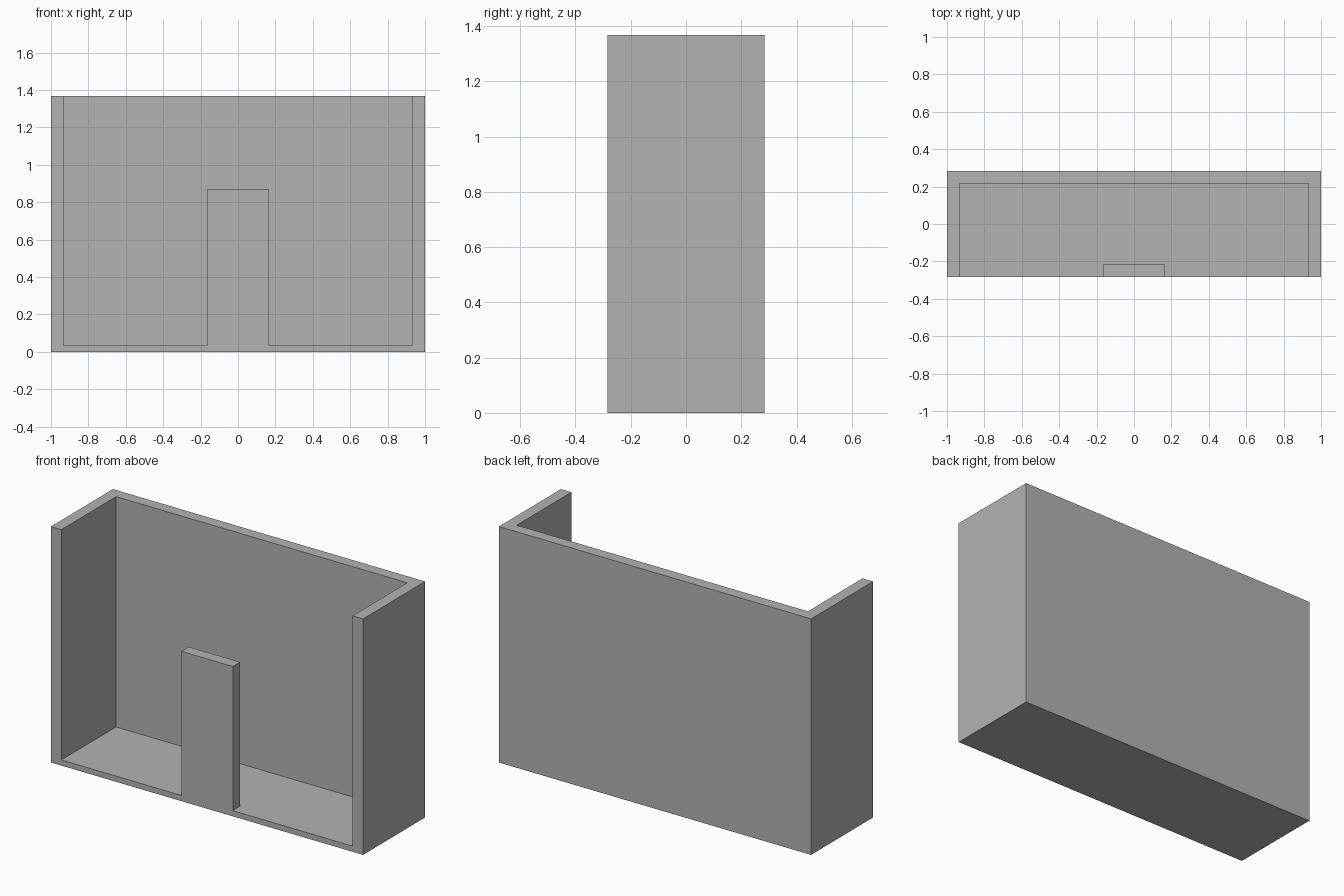
import bpy
import bmesh
from mathutils import Vector

default = bpy.data.objects.get("Cube")
if default:
    bpy.data.objects.remove(default, do_unlink=True)

WIDTH, DEPTH, HEIGHT = 2.0, 0.567, 1.367
WALL, FLOOR = 0.067, 0.033
PANEL_HALF, PANEL_TOP = 0.165, 0.868
SPARE = 0.2  # overshoot of the cutters
X, Y = WIDTH / 2, DEPTH / 2

grey = bpy.data.materials.new("plain grey")
grey.use_nodes = True
colour = (0.45, 0.45, 0.45, 1)
grey.diffuse_color = colour
grey.node_tree.nodes["Principled BSDF"].inputs["Base Color"].default_value = colour


def box(name, low, high):
    """Flat-sided box between two opposite corners."""
    low, high = Vector(low), Vector(high)
    bm = bmesh.new()
    bmesh.ops.create_cube(bm, size=1)
    for v in bm.verts:
        v.co = (low + high) / 2 + v.co * (high - low)
    mesh = bpy.data.meshes.new(name)
    bm.to_mesh(mesh)
    bm.free()
    mesh.materials.append(grey)
    obj = bpy.data.objects.new(name, mesh)
    bpy.context.collection.objects.link(obj)
    return obj


def subtract(target, cutter):
    mod = target.modifiers.new("cut " + cutter.name, "BOOLEAN")
    mod.operation = "DIFFERENCE"
    mod.solver = "EXACT"
    mod.object = cutter
    cutter.hide_render = True
    cutter.display_type = "WIRE"
    cutter.hide_set(True)


# Solid block that becomes the floor, back wall, side walls and front panel
walled_room = box("walled_room", (-X, -Y, 0), (X, Y, HEIGHT))

# Hollow, open at the front and top
hollow = box("hollow_cutter", (-X + WALL, -Y - SPARE, FLOOR),
             (X - WALL, Y - WALL, HEIGHT + SPARE))

# Upright panel left standing at the front edge of the floor
panel = box("front_panel_keeper", (-PANEL_HALF, -Y - 2 * SPARE, -SPARE),
            (PANEL_HALF, -Y + WALL, PANEL_TOP))

subtract(hollow, panel)
subtract(walled_room, hollow)
